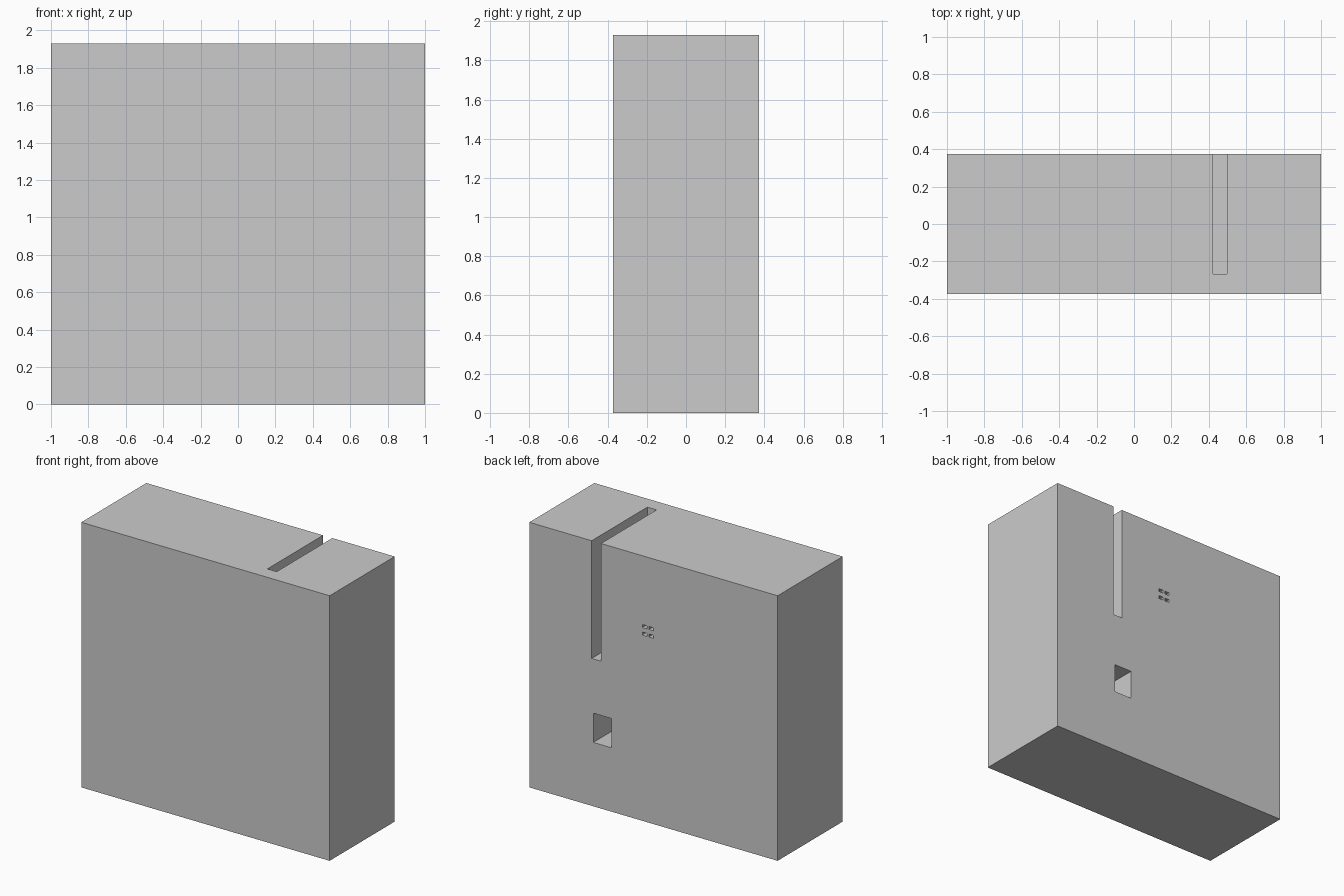
import bpy

if "Cube" in bpy.data.objects:
    bpy.data.objects.remove(bpy.data.objects["Cube"])

HALF_DEPTH = 0.374
HEIGHT = 1.93


def box(name, x0, x1, y0, y1, z0, z1):
    bpy.ops.mesh.primitive_cube_add(size=1, location=((x0 + x1) / 2, (y0 + y1) / 2, (z0 + z1) / 2))
    ob = bpy.context.object
    ob.name = name
    ob.scale = (x1 - x0, y1 - y0, z1 - z0)
    bpy.ops.object.transform_apply(location=True, rotation=False, scale=True)
    return ob


def cut_from_back(target, name, x0, x1, z0, z1, depth):
    cutter = box(name, x0, x1, HALF_DEPTH - depth, HALF_DEPTH + 0.1, z0, z1)
    cutter.hide_render = True
    mod = target.modifiers.new(name, 'BOOLEAN')
    mod.operation = 'DIFFERENCE'
    mod.solver = 'EXACT'
    mod.object = cutter
    bpy.context.view_layer.objects.active = target
    bpy.ops.object.modifier_apply(modifier=mod.name)
    bpy.data.objects.remove(cutter)


# Solid block
block = box("block", -1, 1, -HALF_DEPTH, HALF_DEPTH, 0, HEIGHT)

# Tall slot, open at the top and back
cut_from_back(block, "slot_cutter", 0.423, 0.498, 1.073, HEIGHT + 0.1, 0.64)

# Rectangular recess below the slot
cut_from_back(block, "recess_cutter", 0.34, 0.485, 0.465, 0.678, 0.64)

# Two by two group of small holes
for x in (0.0, 0.053):
    for z in (1.352, 1.407):
        cut_from_back(block, "hole_cutter", x, x + 0.037, z, z + 0.022, 0.1)
